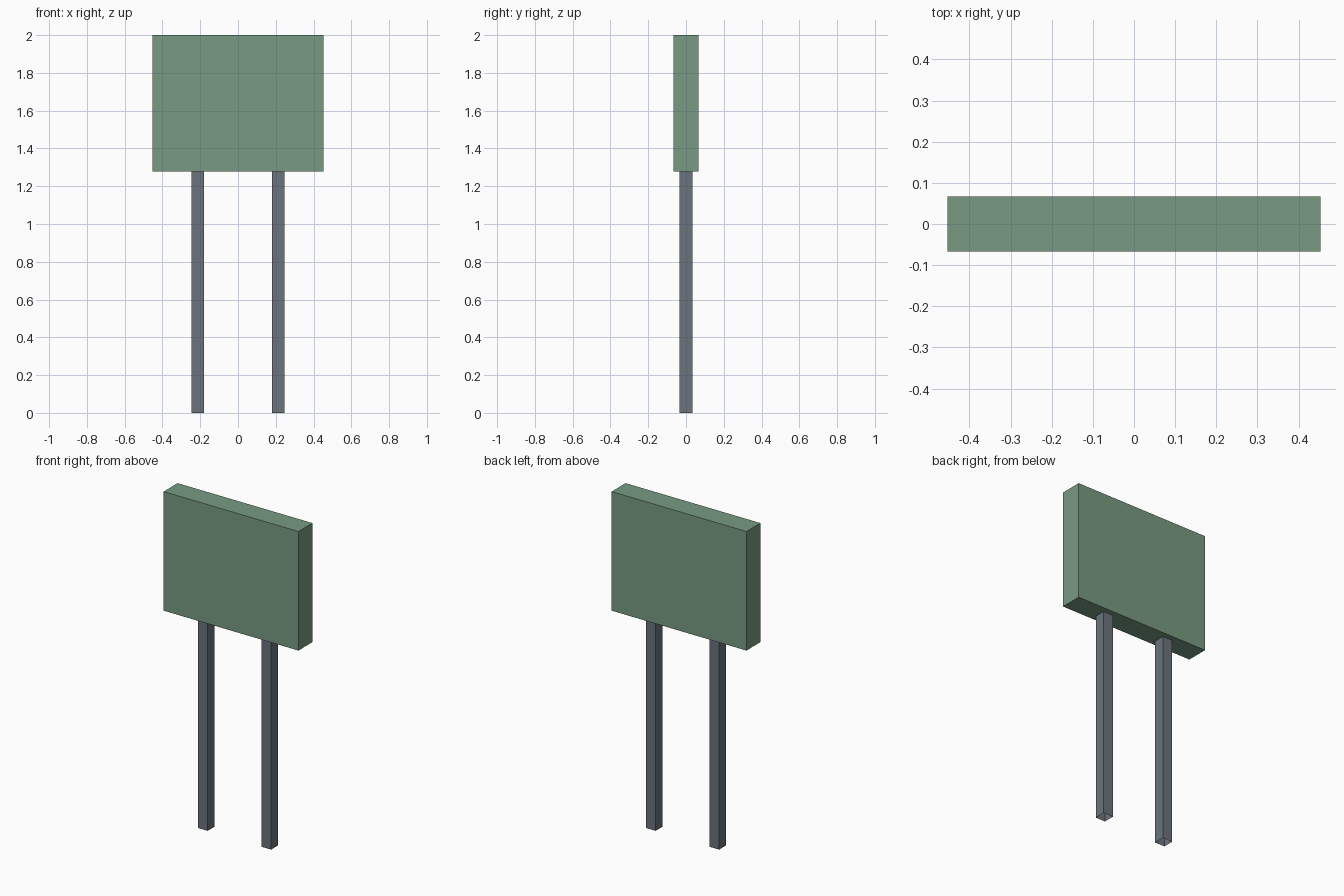
import bpy
import bmesh

cube = bpy.data.objects.get("Cube")
if cube:
    bpy.data.objects.remove(cube, do_unlink=True)

PANEL_BOTTOM = 1.277


def make_material(name, color):
    mat = bpy.data.materials.new(name)
    mat.use_nodes = True
    mat.diffuse_color = color
    mat.node_tree.nodes["Principled BSDF"].inputs["Base Color"].default_value = color
    return mat


def make_box(name, size, center, mat, open_ends=False):
    bm = bmesh.new()
    bmesh.ops.create_cube(bm, size=1)
    if open_ends:
        ends = [f for f in bm.faces if abs(f.normal.z) > 0.5]
        bmesh.ops.delete(bm, geom=ends, context='FACES_ONLY')
    bmesh.ops.scale(bm, vec=size, verts=bm.verts)
    bmesh.ops.translate(bm, vec=center, verts=bm.verts)
    mesh = bpy.data.meshes.new(name)
    bm.to_mesh(mesh)
    bm.free()
    mesh.materials.append(mat)
    obj = bpy.data.objects.new(name, mesh)
    bpy.context.collection.objects.link(obj)
    return obj


green = make_material("muted green", (0.188, 0.328, 0.223, 1))
grey = make_material("slate grey", (0.15, 0.173, 0.2, 1))

# Sign board
make_box("sign_panel", (0.906, 0.134, 2 - PANEL_BOTTOM),
         (0, 0, (2 + PANEL_BOTTOM) / 2), green)

# Two hollow square posts
for side, sign in (("left", 1), ("right", -1)):
    make_box(side + "_post", (0.066, 0.067, PANEL_BOTTOM),
             (sign * 0.213, 0, PANEL_BOTTOM / 2), grey, open_ends=True)
